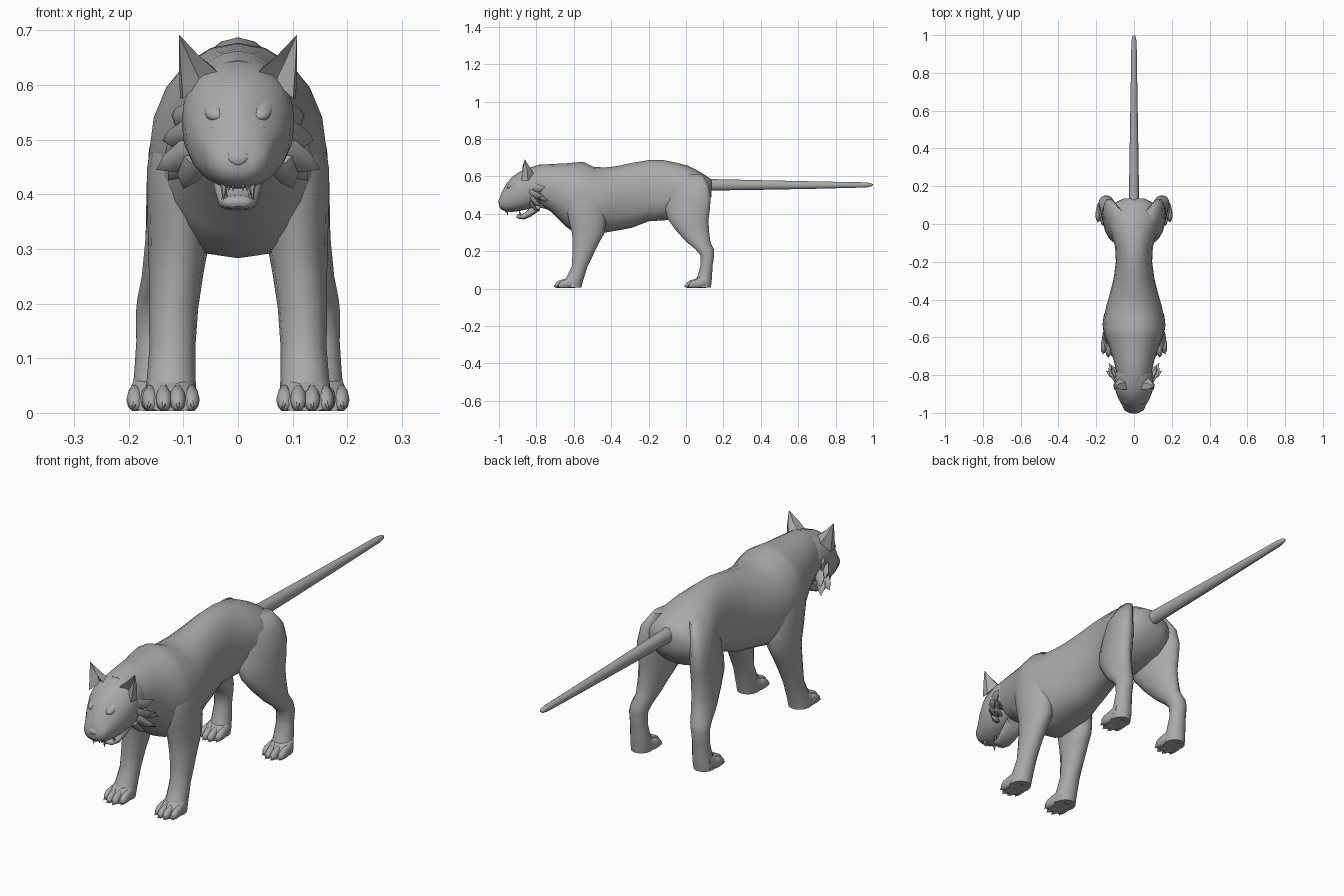
import bpy, bmesh, math
from mathutils import Vector

fur = bpy.data.materials.new("grey fur")
fur.diffuse_color = (0.4, 0.4, 0.4, 1)


def loft(name, rings, mirror=False, angle=60):
    """Skin closed rings of points, cap the ends, optionally mirror in x."""
    bm = bmesh.new()
    vs = [[bm.verts.new(p) for p in r] for r in rings]
    n = len(vs[0])
    for a, b in zip(vs, vs[1:]):
        for i in range(n):
            j = (i + 1) % n
            bm.faces.new((a[i], a[j], b[j], b[i]))
    bm.faces.new(vs[0])
    bm.faces.new(vs[-1])
    bmesh.ops.remove_doubles(bm, verts=bm.verts, dist=0.0001)
    if mirror:
        dup = bmesh.ops.duplicate(bm, geom=bm.verts[:] + bm.edges[:] + bm.faces[:])
        for v in dup["geom"]:
            if isinstance(v, bmesh.types.BMVert):
                v.co.x *= -1
    bmesh.ops.recalc_face_normals(bm, faces=bm.faces)
    me = bpy.data.meshes.new(name)
    bm.to_mesh(me)
    bm.free()
    me.materials.append(fur)
    ob = bpy.data.objects.new(name, me)
    bpy.context.collection.objects.link(ob)
    bpy.ops.object.select_all(action='DESELECT')
    ob.select_set(True)
    bpy.context.view_layer.objects.active = ob
    bpy.ops.object.shade_smooth_by_angle(angle=math.radians(angle))
    return ob


def spow(v, e):
    return math.copysign(abs(v) ** e, v)


def across(y, w, lo, hi, x=0, top=2, low=2, n=20):
    """Ring in the xz plane, with separate roundness above and below."""
    pts = []
    for i in range(n):
        t = 2 * math.pi * i / n
        c, s = math.cos(t), math.sin(t)
        e = 2 / (top if s > 0 else low)
        pts.append((x + w * spow(c, e), y, (hi + lo) / 2 + (hi - lo) / 2 * spow(s, e)))
    return pts


def level(z, y0, y1, x0, x1, skew=0, tilt=0, n=14):
    """Ring in the xy plane; skew pushes the rear outward, tilt raises the rear."""
    pts = []
    for i in range(n):
        t = 2 * math.pi * i / n
        dy = (y1 - y0) / 2 * math.sin(t)
        pts.append(((x0 + x1) / 2 + (x1 - x0) / 2 * math.cos(t) + skew * dy,
                    (y0 + y1) / 2 + dy, z + tilt * dy))
    return pts


def spike(name, base, tip, r, flat=1.0, n=6, bend=(0, 0, 0)):
    """Mirrored pointed cone; flat thins it, bend bows its middle."""
    a, b = Vector(base), Vector(tip)
    d = (b - a).normalized()
    u = d.cross(Vector((0, 1, 0.2))).normalized()
    v = d.cross(u)
    rings = []
    for f, k in ((0, 1), (0.5, 0.72), (1, 0.0)):
        c = a.lerp(b, f) + (Vector(bend) if f == 0.5 else Vector())
        rings.append([c + r * k * (u * math.cos(2 * math.pi * i / n)
                      + v * flat * math.sin(2 * math.pi * i / n)) for i in range(n)])
    return loft(name, rings, mirror=True, angle=40)


# Torso from neck to rump: y, half width, bottom, top
torso = [(-.84, .075, .46, .645), (-.79, .092, .45, .662), (-.72, .108, .41, .666),
         (-.64, .135, .33, .67), (-.59, .155, .295, .675), (-.55, .162, .283, .677),
         (-.49, .158, .285, .65), (-.43, .146, .30, .648), (-.37, .128, .31, .655),
         (-.29, .108, .325, .672), (-.20, .096, .36, .687), (-.12, .10, .365, .687),
         (-.05, .122, .37, .673), (.01, .135, .385, .657), (.07, .13, .41, .627),
         (.11, .105, .45, .602), (.135, .055, .49, .583)]
loft("torso", [across(*s, low=2.3) for s in torso])

# Tail
tail = [(.08, .036, .515, .597), (.14, .027, .523, .587), (.4, .023, .527, .581),
        (.7, .018, .533, .574), (.96, .014, .54, .569), (.99, .01, .546, .564),
        (1.0, .003, .553, .558)]
loft("tail", [across(*s, n=10) for s in tail])

# Head: muzzle back to skull
head = [(-1.0, .026, .44, .472, 2), (-.988, .05, .423, .508, 1.6),
        (-.96, .063, .412, .562, 1.45), (-.93, .080, .41, .596, 1.8),
        (-.89, .096, .415, .625, 2.2), (-.845, .103, .425, .642, 2.2),
        (-.79, .098, .44, .658, 2), (-.75, .085, .46, .655, 2)]
loft("head", [across(y, w, lo, hi, top=t, low=2.4) for y, w, lo, hi, t in head])

# Lower jaw and teeth
jaw = [(-.905, .018, .378, .392), (-.895, .03, .373, .398), (-.865, .036, .37, .402),
       (-.83, .043, .385, .435), (-.78, .05, .42, .47)]
loft("lower_jaw", [across(*s, n=12, low=2.6) for s in jaw])
for x, y, r, lo in ((.026, -.955, .007, .388), (.009, -.965, .005, .405),
                    (.017, -.96, .005, .405)):
    spike("upper_tooth", (x, y, .425), (x, y, lo), r)
spike("lower_fang", (.024, -.885, .39), (.025, -.892, .424), .006)

# Nose pad
loft("nose", [across(y, w, lo, hi, n=10, low=1.4) for y, w, lo, hi in
              ((-1.003, .012, .456, .472), (-.998, .022, .45, .48), (-.98, .024, .45, .492))])

# Eyes with brow ridges
eye = [(-.964, .003, .521, .525), (-.961, .01, .515, .53), (-.952, .015, .512, .532),
       (-.93, .015, .512, .532)]
loft("eye", [across(*s, x=.038, n=10, top=1.6, low=1.6) for s in eye], mirror=True)
brow = [(-.958, .006, .538, .546), (-.95, .018, .533, .556), (-.92, .026, .53, .58)]
loft("brow", [across(*s, x=.04, n=10) for s in brow], mirror=True)

# Ears: cupped at the front
base = [(.034, -.875, .62), (.068, -.853, .605), (.101, -.88, .575),
        (.106, -.845, .575), (.075, -.815, .615), (.042, -.835, .63)]
mid = [(.07, -.875, .652), (.087, -.85, .645), (.105, -.872, .635),
       (.108, -.85, .635), (.092, -.832, .645), (.074, -.845, .654)]
loft("ear", [base, mid, [(.108, -.862, .692)] * 6], mirror=True, angle=45)

# Cheek ruff
for a, b, r in (((.085, -.82, .54), (.122, -.75, .545), .03),
                ((.088, -.83, .51), (.138, -.76, .498), .028),
                ((.085, -.82, .48), (.150, -.775, .445), .028),
                ((.085, -.80, .47), (.128, -.745, .425), .026),
                ((.075, -.83, .46), (.100, -.785, .41), .026),
                ((.085, -.79, .50), (.135, -.735, .47), .028)):
    spike("cheek_fur", a, b, r, flat=.45, bend=(.006, 0, -.006))

# Front legs: z, y front, y back, x inner, x outer
front = [(.60, -.60, -.50, .06, .118), (.53, -.64, -.45, .05, .153),
         (.45, -.645, -.43, .045, .166), (.37, -.63, -.425, .047, .166),
         (.30, -.612, -.432, .055, .164), (.25, -.608, -.46, .064, .163),
         (.19, -.608, -.49, .073, .163), (.12, -.612, -.525, .078, .162),
         (.07, -.635, -.54, .078, .166), (.035, -.655, -.552, .076, .17),
         (.005, -.66, -.558, .078, .17)]
loft("front_leg", [level(*s) for s in front], mirror=True)

# Hind legs, flaring outward to the rear at the hip
hind = [(.61, -.03, .09, .05, .108, .2), (.55, -.085, .125, .05, .143, .25),
        (.48, -.108, .135, .05, .155, .25), (.42, -.112, .13, .052, .162, .2),
        (.37, -.10, .123, .06, .166, .15), (.31, -.055, .125, .075, .17, .1),
        (.25, .0, .132, .09, .176, 0), (.21, .05, .15, .102, .184, 0),
        (.18, .075, .152, .11, .187, 0), (.13, .078, .144, .113, .186, 0),
        (.07, .062, .14, .108, .19, 0), (.035, .045, .138, .105, .194, 0),
        (.005, .04, .134, .108, .194, 0)]
loft("hind_leg", [level(*s) for s in hind], mirror=True)

# Paws: a sloping pad, four toes and their claws
for tag, cx, y in (("front", .123, -.71), ("hind", .151, -.012)):
    pad = [(y + .03, .035, .003, .03), (y + .05, .048, .003, .046),
           (y + .085, .05, .003, .066), (y + .12, .042, .003, .09)]
    loft(tag + "_paw", [across(*s, x=cx, n=12, low=4) for s in pad], mirror=True)
    for k, back in ((-1.5, .022), (-.5, .004), (.5, .004), (1.5, .022)):
        x, f = cx + k * .025, y + back
        toe = [(f + .004, .005, .008, .02), (f + .012, .012, .003, .034),
               (f + .03, .0155, .002, .046), (f + .055, .014, .002, .052),
               (f + .08, .008, .01, .05)]
        loft(tag + "_toe", [across(*s, x=x, n=10) for s in toe], mirror=True)
        spike(tag + "_claw", (x, f + .014, .024), (x + k * .003, f - .004, .006), .006)
